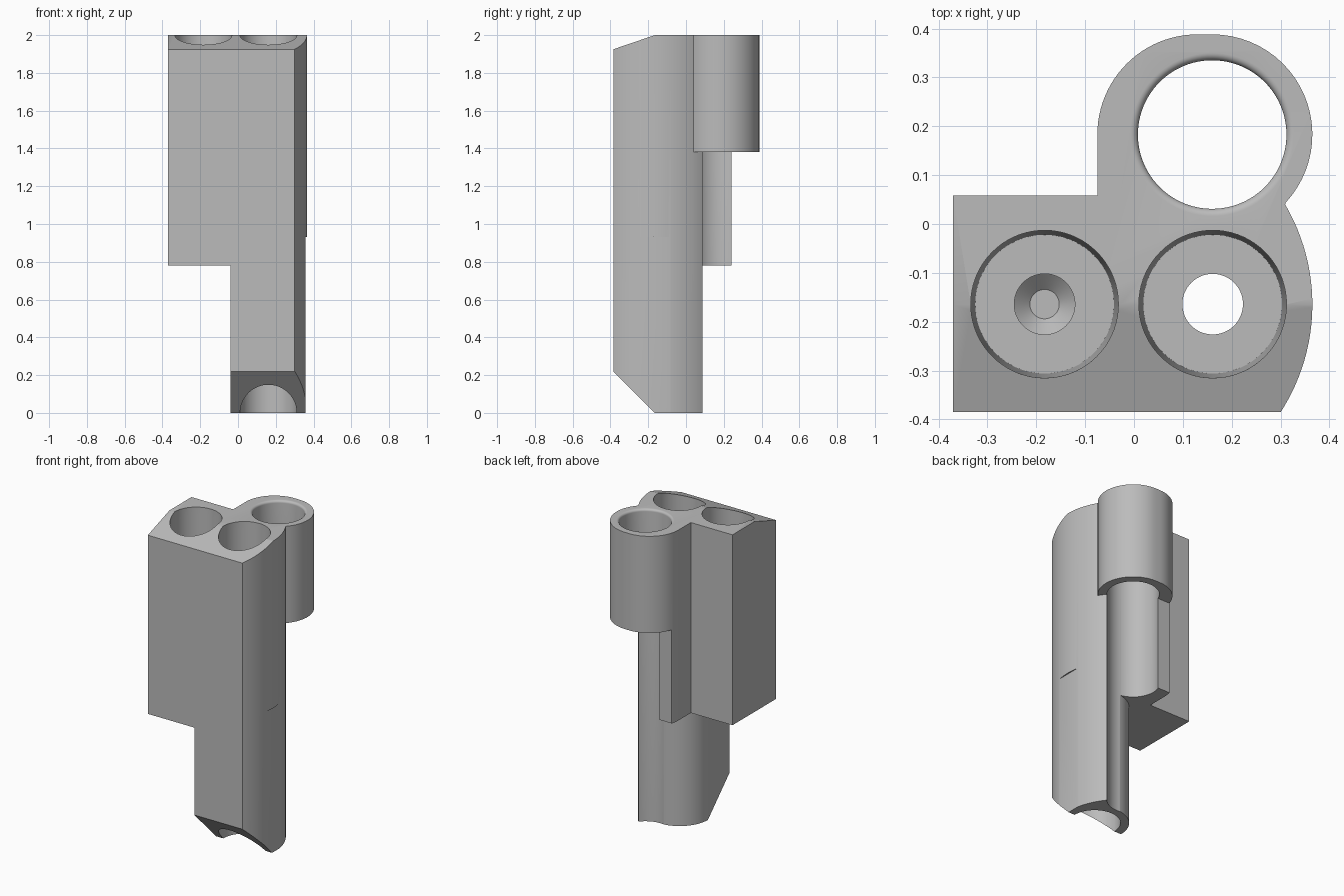
import bpy
import bmesh
from math import sin, cos, pi, radians
from mathutils import Vector

cube = bpy.data.objects.get("Cube")
if cube:
    bpy.data.objects.remove(cube, do_unlink=True)

grey = bpy.data.materials.new("plain grey")
grey.use_nodes = True
grey.diffuse_color = (0.5, 0.5, 0.5, 1)
grey.node_tree.nodes["Principled BSDF"].inputs["Base Color"].default_value = (0.5, 0.5, 0.5, 1)


def arc(cx, cy, r, a0, a1, n=24):
    """Points along an arc, angles in degrees."""
    angles = [radians(a0 + (a1 - a0) * i / n) for i in range(n + 1)]
    return [(cx + r * cos(a), cy + r * sin(a)) for a in angles]


def finish(name, bm):
    bmesh.ops.recalc_face_normals(bm, faces=bm.faces)
    mesh = bpy.data.meshes.new(name)
    bm.to_mesh(mesh)
    bm.free()
    mesh.materials.append(grey)
    obj = bpy.data.objects.new(name, mesh)
    bpy.context.collection.objects.link(obj)
    return obj


def prism(name, outline, low, high, axis="z"):
    """Extrude an (x, y) outline along z, or a (y, z) outline along x."""
    bm = bmesh.new()
    put = (lambda p: (p[0], p[1], low)) if axis == "z" else (lambda p: (low, p[0], p[1]))
    face = bm.faces.new([bm.verts.new(put(p)) for p in outline])
    top = bmesh.ops.extrude_face_region(bm, geom=[face])
    move = Vector((0, 0, high - low)) if axis == "z" else Vector((high - low, 0, 0))
    bmesh.ops.translate(bm, verts=[v for v in top["geom"] if isinstance(v, bmesh.types.BMVert)], vec=move)
    return finish(name, bm)


def lathe(name, cx, cy, profile, n=72):
    """Closed solid turned around a vertical axis from (radius, z) points."""
    bm = bmesh.new()
    rings = [[bm.verts.new((cx + r * cos(2 * pi * i / n), cy + r * sin(2 * pi * i / n), z))
              for i in range(n)] for r, z in profile]
    for a, b in zip(rings, rings[1:]):
        for i in range(n):
            j = (i + 1) % n
            bm.faces.new((a[i], a[j], b[j], b[i]))
    bm.faces.new(rings[0][::-1])
    bm.faces.new(rings[-1])
    return finish(name, bm)


def cut(target, cutter):
    cutter.hide_render = True
    mod = target.modifiers.new("cut", "BOOLEAN")
    mod.operation = "DIFFERENCE"
    mod.solver = "EXACT"
    mod.object = cutter
    bpy.context.view_layer.objects.active = target
    bpy.ops.object.modifier_apply(modifier=mod.name)
    bpy.data.objects.remove(cutter, do_unlink=True)


# Full-height body: square left side, bulged right side, round collar behind
outline = [(-0.37, -0.385), (0.3, -0.385)]
outline += arc(-0.04, -0.165, 0.405, -32, 30.4)
outline += arc(0.16, 0.183, 0.205, -43, 90)
outline += arc(0.13, 0.183, 0.205, 90, 180)
outline += [(-0.075, 0.058), (-0.37, 0.058)]
body = prism("valve_body", outline, 0, 2)

# Narrow lower leg with a rounded back left corner
leg = [(-0.5, -0.5), (-0.04, -0.5)] + arc(0.16, -0.165, 0.2, 180, 90)
cut(body, prism("leg_cutter", leg + [(0.16, 0.5), (-0.5, 0.5)], -0.1, 0.78))

# Space under the collar, leaving the rib at the left of the channel
under = [(-0.5, 0.24), (0.16, 0.24)] + arc(-0.04, -0.165, 0.405, 41.8, 30.4, 8)
cut(body, prism("collar_cutter", under + [(0.5, 0.04), (0.5, 0.5), (-0.5, 0.5)], -0.1, 1.38))

# Collar bore with a softened rim, running on as an open channel
rim = [(0.167 - 0.015 * cos(t * pi / 12), 1.985 + 0.015 * sin(t * pi / 12)) for t in range(7)]
cut(body, lathe("collar_bore", 0.16, 0.183, [(0.152, -0.1)] + rim + [(0.167, 2.1)], 96))

# Right bore: upper cup, small passage and lower socket
cut(body, lathe("right_bore", 0.161, -0.164, [
    (0.15, -0.1), (0.15, 0.85), (0.062, 0.85), (0.062, 1.0),
    (0.142, 1.0), (0.151, 1.95), (0.151, 2.1)]))

# Left bore: upper cup with a blind pocket
cut(body, lathe("left_bore", -0.183, -0.164, [
    (0.03, 0.87), (0.062, 0.9), (0.062, 1.0), (0.142, 1.0), (0.151, 1.95), (0.151, 2.1)]))

# Sloped front at the top and bottom
cut(body, prism("top_slope", [(-0.165, 2), (-0.605, 1.85), (-0.605, 2.2), (-0.165, 2.2)], -1, 1, "x"))
cut(body, prism("bottom_slope", [(-0.165, 0), (-0.605, 0.44), (-0.605, -0.2), (-0.165, -0.2)], -1, 1, "x"))

# Flat on the bulged side
flat = [(0.357, -0.245), (0.5, -0.245), (0.5, -0.085), (0.357, -0.085)]
cut(body, prism("side_flat", flat, -0.1, 0.93))

bpy.ops.object.select_all(action="DESELECT")
body.select_set(True)
bpy.context.view_layer.objects.active = body
bpy.ops.object.shade_smooth_by_angle(angle=radians(25))
